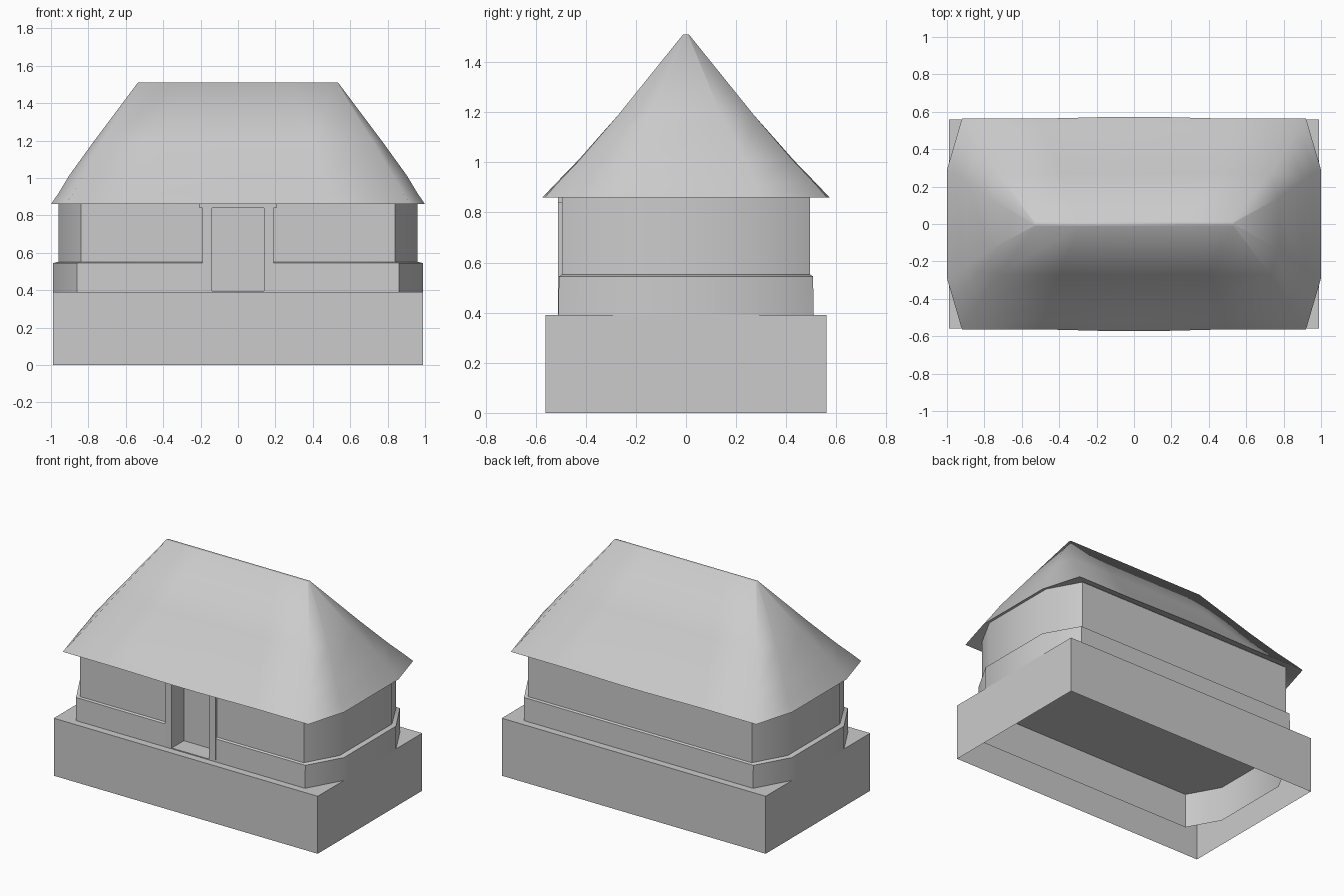
import bpy, bmesh, math

if "Cube" in bpy.data.objects:
    bpy.data.objects.remove(bpy.data.objects["Cube"])


def make_object(name, bm, smooth_angle=None):
    bmesh.ops.recalc_face_normals(bm, faces=bm.faces[:])
    me = bpy.data.meshes.new(name)
    bm.to_mesh(me)
    bm.free()
    ob = bpy.data.objects.new(name, me)
    bpy.context.collection.objects.link(ob)
    if smooth_angle:
        bpy.ops.object.select_all(action='DESELECT')
        ob.select_set(True)
        bpy.context.view_layer.objects.active = ob
        bpy.ops.object.shade_smooth_by_angle(angle=math.radians(smooth_angle))
    return ob


def box(name, x0, x1, y0, y1, z0, z1, skip=()):
    """Box between limits; skip lists the axis normals left open."""
    bm = bmesh.new()
    bmesh.ops.create_cube(bm, size=1)
    for v in bm.verts:
        v.co = ((x0 + x1) / 2 + v.co.x * (x1 - x0),
                (y0 + y1) / 2 + v.co.y * (y1 - y0),
                (z0 + z1) / 2 + v.co.z * (z1 - z0))
    bm.normal_update()
    gone = [f for f in bm.faces if tuple(round(c) for c in f.normal) in skip]
    bmesh.ops.delete(bm, geom=gone, context='FACES')
    return make_object(name, bm)


def outline(xc, xe, y, ye, gap, bow=0.0):
    """Plan outline with faceted ends, starting and ending beside the front middle."""
    right = [(gap, -y - bow), (xc * .55, -y), (xc, -y), (xe, -ye), (xe, ye),
             (xc, y), (xc * .55, y), (gap, y + bow)]
    return right + [(-px, py) for px, py in reversed(right)]


def skin(name, rings, closed, smooth_angle, cap=False):
    """Skin a stack of (outline, z) rings."""
    bm = bmesh.new()
    rows = [[bm.verts.new((px, py, z)) for px, py in pts] for pts, z in rings]
    n = len(rows[0])
    for a, b in zip(rows, rows[1:]):
        for i in range(n if closed else n - 1):
            j = (i + 1) % n
            bm.faces.new((a[i], a[j], b[j], b[i]))
    if cap:
        bm.faces.new(rows[-1])
    return make_object(name, bm, smooth_angle)


# Plinth, open underneath
box("plinth", -.99, .99, -.56, .56, 0, .39, skip=[(0, 0, -1)])

# Wall foot that reaches down inside the plinth
wall = outline(.84, .96, .495, .28, .19)
skin("wall_foot", [(wall, .15), (wall, .39)], True, 40)

# Main wall with the doorway left open
skin("wall", [(wall, .39), (wall, .88)], False, 40)

# Low skirting band around the wall, slightly leaning in
skin("wall_band", [(outline(.86, .99, .51, .28, .19), .39),
                   (outline(.86, .99, .507, .28, .19), .545),
                   (wall, .552)], False, 40)

# Doorway: posts, lintel and recessed door
for side, sx in (("left", -1), ("right", 1)):
    xs = sorted((sx * .14, sx * .19))
    box(f"door_post_{side}", *xs, -.51, -.37, .39, .86)
box("door_lintel", -.205, .205, -.51, -.37, .84, .87)
box("door", -.14, .14, -.38, -.36, .39, .85)
box("door_step", -.19, .19, -.51, -.37, .39, .396)

# Hipped roof: soffit, flared eave, slopes and ridge
skin("roof", [(outline(.83, .95, .49, .27, .1), .885),
              (outline(.92, 1.0, .563, .29, .1, .01), .86),
              (outline(.885, .962, .515, .275, .1, .006), .915),
              (outline(.83, .905, .425, .235, .1, .004), 1.01),
              (outline(.725, .775, .27, .14, .1), 1.19),
              (outline(.53, .535, .012, .005, .1), 1.51)], True, 55, cap=True)
